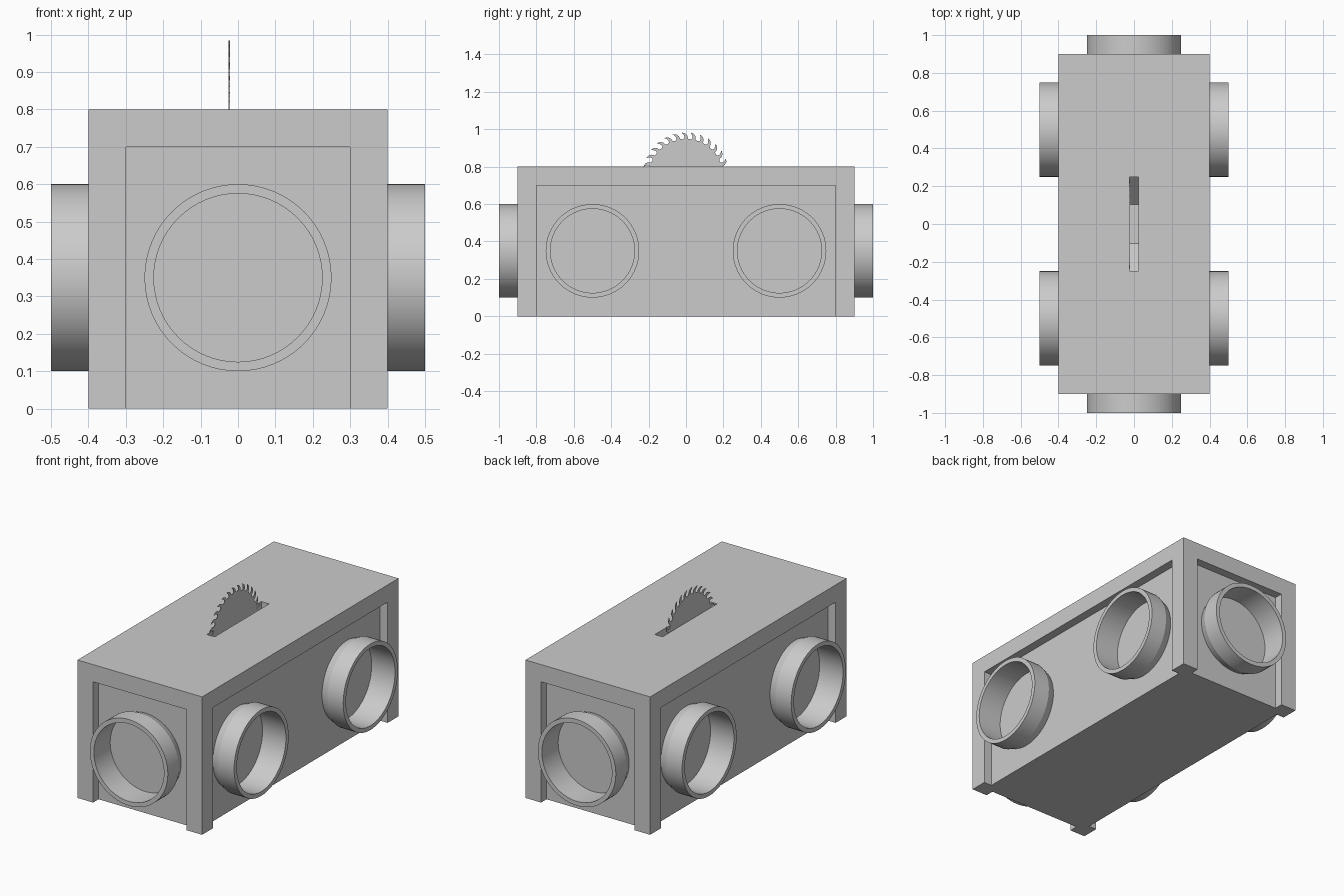
import bpy, bmesh, math
from mathutils import Matrix

if "Cube" in bpy.data.objects:
    bpy.data.objects.remove(bpy.data.objects["Cube"])


def new_object(name, bm):
    bmesh.ops.recalc_face_normals(bm, faces=bm.faces)
    mesh = bpy.data.meshes.new(name)
    bm.to_mesh(mesh)
    bm.free()
    ob = bpy.data.objects.new(name, mesh)
    bpy.context.collection.objects.link(ob)
    return ob


def box(name, lo, hi):
    bm = bmesh.new()
    bmesh.ops.create_cube(bm, size=1)
    for v in bm.verts:
        v.co = [(a + b) / 2 + c * (b - a) for a, b, c in zip(lo, hi, v.co)]
    return new_object(name, bm)


def slab(name, profile, x0, x1):
    """Extrude a (y, z) outline along x."""
    bm = bmesh.new()
    face = bm.faces.new([bm.verts.new((x0, y, z)) for y, z in profile])
    ext = bmesh.ops.extrude_face_region(bm, geom=[face])
    for v in ext["geom"]:
        if isinstance(v, bmesh.types.BMVert):
            v.co.x = x1
    return new_object(name, bm)


def polar(r, degrees, z=0.75):
    a = math.radians(degrees)
    return r * math.cos(a), z + r * math.sin(a)


def carve(ob, cutter):
    cutter.hide_render = True
    mod = ob.modifiers.new("carve", "BOOLEAN")
    mod.operation, mod.solver, mod.object = "DIFFERENCE", "EXACT", cutter
    bpy.context.view_layer.objects.active = ob
    bpy.ops.object.modifier_apply(modifier=mod.name)
    bpy.data.objects.remove(cutter, do_unlink=True)


# Body with a recessed panel on each side
body = box("body", (-0.4, -0.9, 0), (0.4, 0.9, 0.8))
for s in (-1, 1):
    y0, y1 = sorted((s * 0.85, s * 1.0))
    carve(body, box("end_recess", (-0.3, y0, -0.1), (0.3, y1, 0.7)))
    x0, x1 = sorted((s * 0.35, s * 0.5))
    carve(body, box("side_recess", (x0, -0.8, -0.1), (x1, 0.8, 0.7)))

# Octagonal pocket for the blade
r8 = 0.25 / math.cos(math.pi / 8)
carve(body, slab("blade_slot", [polar(r8, 22.5 + 45 * i) for i in range(8)], -0.025, 0.025))

# Saw blade with hooked teeth
tooth = [(0.200, -9), (0.215, -8), (0.228, -5), (0.235, 0),
         (0.223, -2.3), (0.212, -3.7), (0.202, -3.5), (0.197, -1)]
teeth = 30
slab("saw_blade", [polar(r, a + i * 360 / teeth) for i in range(teeth) for r, a in tooth],
     -0.0248, -0.021)


# Open round collars standing on the panels
def collar(name, x, y, angle):
    profile = [(0.23, -0.05), (0.25, 0), (0.25, 0.1), (0.225, 0.1), (0.225, -0.05)]
    n = 64
    bm = bmesh.new()
    rings = [[bm.verts.new((d, r * math.cos(2 * math.pi * i / n), r * math.sin(2 * math.pi * i / n)))
              for i in range(n)] for r, d in profile]
    for a, b in zip(rings, rings[1:] + rings[:1]):
        for i in range(n):
            j = (i + 1) % n
            bm.faces.new((a[i], a[j], b[j], b[i]))
    bmesh.ops.transform(bm, verts=bm.verts,
                        matrix=Matrix.Translation((x, y, 0.35)) @ Matrix.Rotation(angle, 4, "Z"))
    ob = new_object(name, bm)
    bpy.ops.object.select_all(action="DESELECT")
    ob.select_set(True)
    bpy.context.view_layer.objects.active = ob
    bpy.ops.object.shade_smooth_by_angle(angle=math.radians(20))


for y in (-0.5, 0.5):
    collar("right_collar", 0.4, y, 0)
    collar("left_collar", -0.4, y, math.pi)
collar("front_collar", 0, -0.9, -math.pi / 2)
collar("back_collar", 0, 0.9, math.pi / 2)
